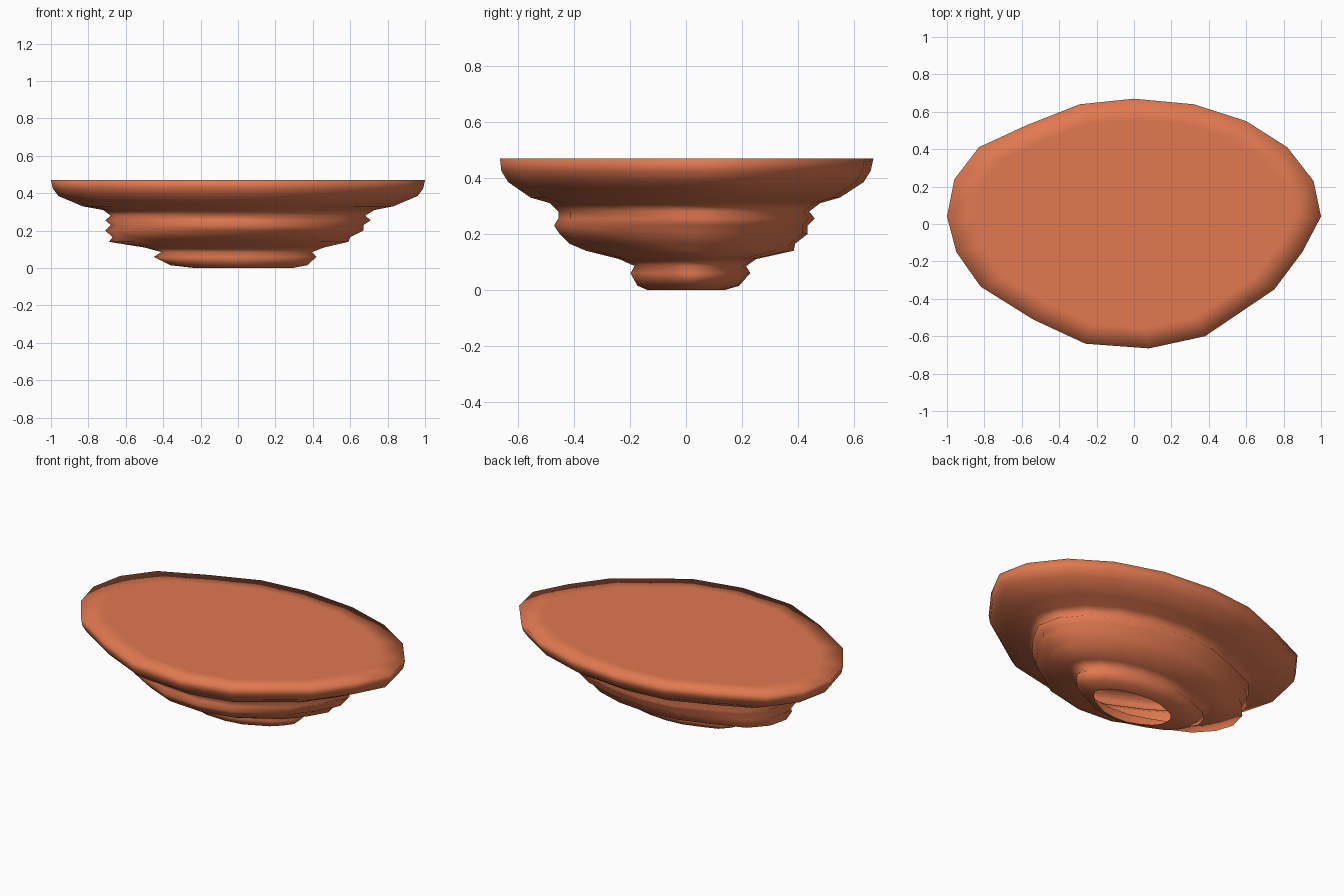
import bpy, bmesh

# Hand-cut outline of the rim, reused (scaled) for every level
OUTLINE = [(0, .67), (-.29, .64), (-.57, .53), (-.83, .41), (-.96, .24), (-1, .04),
           (-.95, -.15), (-.82, -.335), (-.54, -.51), (-.26, -.64), (.08, -.665),
           (.38, -.60), (.75, -.35), (.90, -.15), (1, .04), (.96, .23), (.82, .41),
           (.60, .55), (.32, .64)]

# Stepped profile: height, reach to left, right, front, back
LEVELS = [(0, .23, .29, .14, .14), (.015, .36, .37, .175, .19), (.06, .45, .42, .20, .23),
          (.085, .41, .395, .185, .215), (.11, .50, .46, .24, .25),
          (.14, .69, .59, .36, .385), (.165, .67, .60, .42, .39),
          (.20, .71, .67, .455, .435), (.23, .68, .67, .475, .435),
          (.255, .71, .71, .46, .46), (.28, .68, .68, .46, .44),
          (.31, .72, .73, .49, .48), (.33, .83, .83, .56, .55),
          (.385, .96, .96, .64, .635), (.425, .99, .99, .665, .66),
          (.47, 1, 1, .67, .67), (.47, .85, .85, .56, .56)]

bm = bmesh.new()


def ring(z, left, right, front, back):
    return [bm.verts.new((x * (right if x > 0 else left),
                          y / .67 * (back if y > 0 else front), z)) for x, y in OUTLINE]


# Loft the levels; bottom stays open, top gets a flat cap
rings = [ring(*level) for level in LEVELS]
n = len(OUTLINE)
for low, high in zip(rings, rings[1:]):
    for i in range(n):
        j = (i + 1) % n
        bm.faces.new((low[j], low[i], high[i], high[j]))
bm.faces.new(rings[-1])
for f in bm.faces:
    f.smooth = True
bm.normal_update()
if bm.faces[:][-1].normal.z < 0:
    bmesh.ops.reverse_faces(bm, faces=bm.faces[:])

mesh = bpy.data.meshes.new("stepped_platter")
bm.to_mesh(mesh)
bm.free()
platter = bpy.data.objects.new("stepped_platter", mesh)
bpy.context.collection.objects.link(platter)

# Terracotta colour
mat = bpy.data.materials.new("terracotta")
mat.diffuse_color = (.75, .19, .08, 1)
mesh.materials.append(mat)
